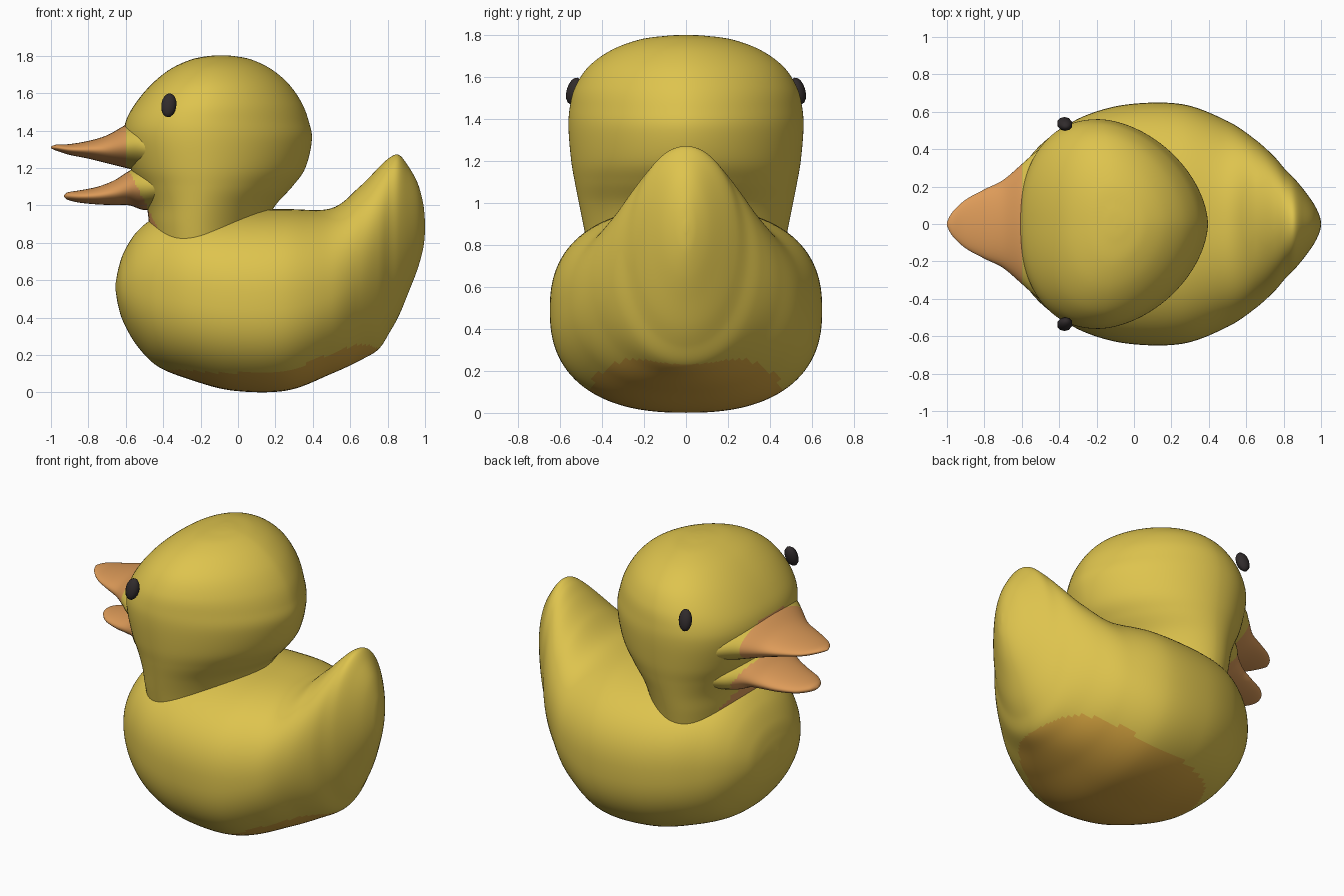
import bpy, bmesh, math

cube = bpy.data.objects.get("Cube")
if cube:
    bpy.data.objects.remove(cube, do_unlink=True)


def material(name, rgb):
    m = bpy.data.materials.new(name)
    m.use_nodes = True
    m.diffuse_color = (*rgb, 1)
    node = next(n for n in m.node_tree.nodes if n.type == "BSDF_PRINCIPLED")
    node.inputs["Base Color"].default_value = (*rgb, 1)
    node.inputs["Roughness"].default_value = 0.6
    return m


yellow = material("duck yellow", (0.73, 0.55, 0.075))
orange = material("bill orange", (0.73, 0.33, 0.10))
amber = material("belly amber", (0.67, 0.37, 0.05))
black = material("eye black", (0.03, 0.024, 0.025))


def smooth_rows(rows, steps):
    """Catmull-Rom interpolation of every column of a profile table."""
    out = []
    last = len(rows) - 1
    for i in range(last):
        a, b, c, d = rows[max(i - 1, 0)], rows[i], rows[i + 1], rows[min(i + 2, last)]
        for k in range(steps):
            t = k / steps
            out.append([q + 0.5 * t * (r - p + t * (2 * p - 5 * q + 4 * r - s
                        + t * (3 * (q - r) + s - p)))
                        for p, q, r, s in zip(a, b, c, d)])
    out.append(list(rows[-1]))
    return out


def power(value, exponent):
    return math.copysign(abs(value) ** (2 / exponent), value)


def loft(name, rings, materials, rule):
    """Skin a list of closed rings; rule(centre, normal) picks the material."""
    bm = bmesh.new()
    loops = [[bm.verts.new(p) for p in ring] for ring in rings]
    n = len(loops[0])
    for lower, upper in zip(loops, loops[1:]):
        for j in range(n):
            k = (j + 1) % n
            bm.faces.new((lower[j], lower[k], upper[k], upper[j]))
    bm.faces.new(loops[0])
    bm.faces.new(loops[-1])
    bmesh.ops.recalc_face_normals(bm, faces=bm.faces)
    bm.normal_update()
    for f in bm.faces:
        f.smooth = True
        f.material_index = rule(f.calc_center_median(), f.normal)
    mesh = bpy.data.meshes.new(name)
    bm.to_mesh(mesh)
    bm.free()
    for m in materials:
        mesh.materials.append(m)
    obj = bpy.data.objects.new(name, mesh)
    bpy.context.collection.objects.link(obj)
    return obj


def angles(n):
    return [2 * math.pi * j / n for j in range(n)]


def upright_rings(rows, steps, n):
    """Rings across x from rows of (x, bottom, top, half width, squareness)."""
    return [[(x, w * power(math.cos(a), e),
              (lo + hi) / 2 + (hi - lo) / 2 * power(math.sin(a), e)) for a in angles(n)]
            for x, lo, hi, w, e in smooth_rows(rows, steps)]


# Body with raised tail, amber oval under the belly
body_rows = [
    (-0.655, 0.55, 0.58, 0.02, 2), (-0.64, 0.46, 0.66, 0.17, 2),
    (-0.61, 0.37, 0.75, 0.27, 2.1), (-0.54, 0.25, 0.86, 0.38, 2.2),
    (-0.43, 0.14, 0.94, 0.48, 2.3), (-0.26, 0.07, 0.97, 0.58, 2.4),
    (-0.03, 0.01, 0.98, 0.64, 2.4), (0.26, 0.01, 0.98, 0.64, 2.4),
    (0.5, 0.1, 0.985, 0.55, 2.2), (0.65, 0.17, 1.1, 0.45, 2),
    (0.75, 0.23, 1.2, 0.36, 2), (0.81, 0.32, 1.255, 0.29, 2),
    (0.86, 0.41, 1.27, 0.24, 2), (0.91, 0.53, 1.21, 0.18, 2),
    (0.96, 0.66, 1.12, 0.11, 2), (0.99, 0.77, 1.01, 0.05, 2),
    (1, 0.86, 0.91, 0.01, 2)]


def belly_rule(c, normal):
    inside = ((c.x - 0.17) / 0.58) ** 2 + (c.y / 0.47) ** 2 < 1
    return 1 if inside and normal.z < 0 and c.z < 0.4 else 0


loft("body", upright_rings(body_rows, 10, 112), [yellow, amber], belly_rule)


# Head and neck: rows of (height, front, back, half width)
head_rows = [
    (0.8, -0.46, 0.12, 0.47), (0.9, -0.475, 0.15, 0.49), (1, -0.49, 0.2, 0.51),
    (1.1, -0.53, 0.29, 0.53), (1.2, -0.575, 0.36, 0.547), (1.35, -0.61, 0.395, 0.56),
    (1.45, -0.6, 0.378, 0.555), (1.55, -0.545, 0.34, 0.53), (1.65, -0.46, 0.27, 0.465),
    (1.73, -0.36, 0.175, 0.355), (1.78, -0.25, 0.07, 0.22),
    (1.798, -0.16, -0.02, 0.09), (1.802, -0.1, -0.08, 0.01)]


def head_ring(z, front, back, w):
    mid = front + (back - front) * 0.42
    ring = []
    for a in angles(96):
        c, s = math.cos(a), math.sin(a)
        e, reach = (1.75, back - mid) if c > 0 else (2.25, mid - front)
        ring.append((mid + reach * power(c, e), w * power(s, e), z))
    return ring


def bill_rule(c, normal):
    edge = -0.6 + max(0, 1.22 - c.z) * 0.5
    return 1 if c.x < edge and c.z < 1.44 else 0


loft("head", [head_ring(*r) for r in smooth_rows(head_rows, 7)], [yellow, orange], bill_rule)


# Open bill, its yellow root blending into the face
upper_rows = [
    (-0.42, 1.14, 1.46, 0.45, 2), (-0.52, 1.18, 1.455, 0.39, 2),
    (-0.6, 1.2, 1.43, 0.32, 2), (-0.7, 1.225, 1.375, 0.235, 2),
    (-0.8, 1.25, 1.345, 0.185, 2), (-0.9, 1.27, 1.328, 0.13, 2),
    (-0.97, 1.292, 1.325, 0.065, 2), (-1, 1.305, 1.315, 0.01, 2)]
lower_rows = [
    (-0.38, 0.98, 1.24, 0.42, 2), (-0.5, 0.975, 1.22, 0.33, 2),
    (-0.58, 1, 1.185, 0.25, 2), (-0.66, 1.002, 1.135, 0.2, 2),
    (-0.75, 1.005, 1.1, 0.165, 2), (-0.85, 1.015, 1.08, 0.12, 2),
    (-0.91, 1.03, 1.07, 0.06, 2), (-0.93, 1.045, 1.055, 0.01, 2)]
for name, rows in (("upper_bill", upper_rows), ("lower_bill", lower_rows)):
    loft(name, upright_rings(rows, 8, 48), [yellow, orange], bill_rule)


# Flattened oval eyes leaning in towards the crown
for name, side in (("eye_near", -1), ("eye_far", 1)):
    bpy.ops.mesh.primitive_uv_sphere_add(
        segments=10, ring_count=8, location=(-0.37, side * 0.535, 1.535),
        rotation=(side * 0.28, 0.12, 0))
    eye = bpy.context.object
    eye.name = name
    eye.scale = (0.042, 0.034, 0.066)
    eye.data.materials.append(black)
    bpy.ops.object.shade_smooth()
